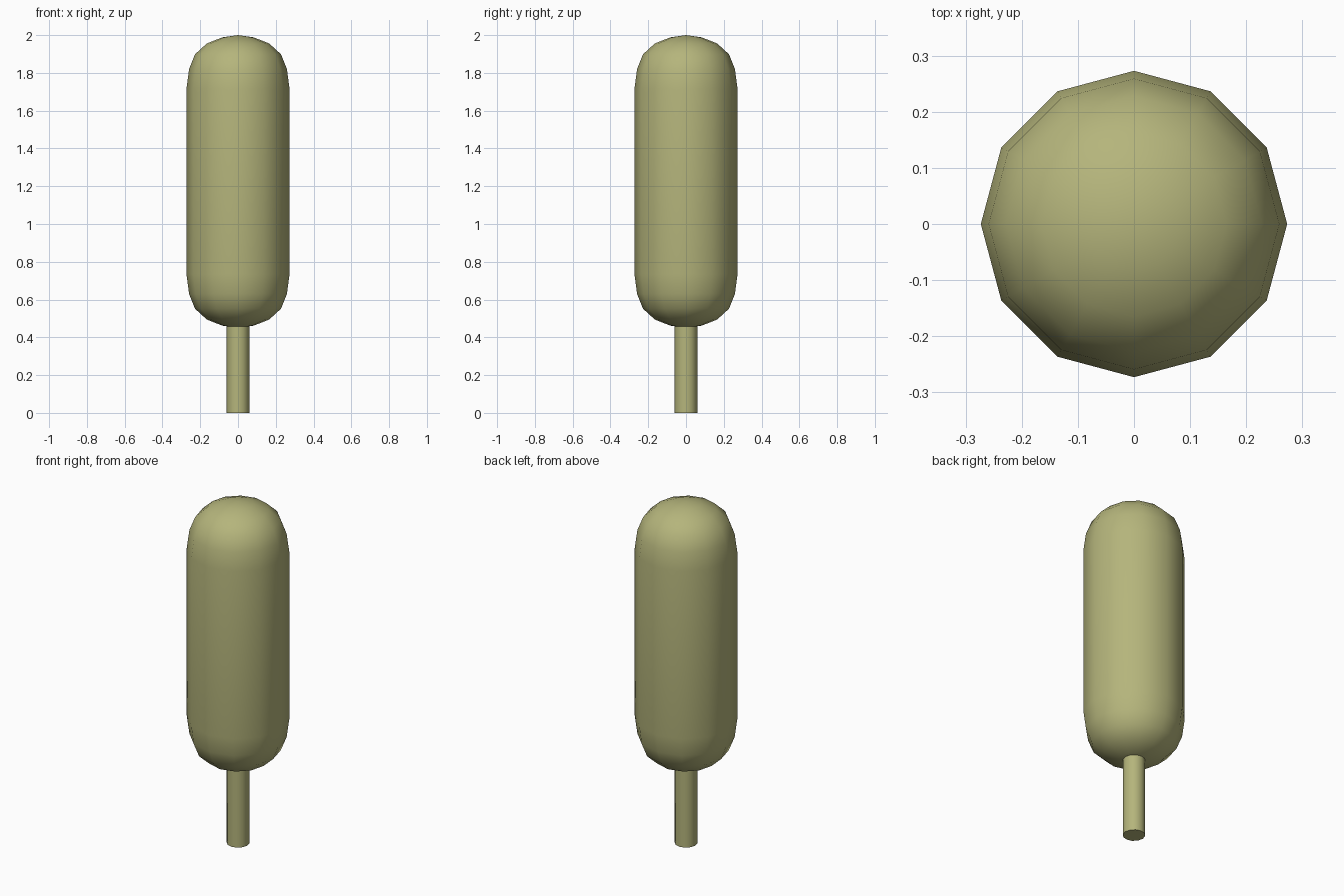
import bpy, bmesh
from math import cos, sin, pi, radians

if "Cube" in bpy.data.objects:
    bpy.data.objects.remove(bpy.data.objects["Cube"])

SIDES = 12


def lathe(name, profile, material, angle):
    """Spin a list of (radius, z) points round the z axis; radius 0 makes a pole."""
    bm = bmesh.new()
    rings = []
    for r, z in profile:
        count = SIDES if r else 1
        rings.append([bm.verts.new((r * cos(2 * pi * i / SIDES), r * sin(2 * pi * i / SIDES), z))
                      for i in range(count)])
    for low, high in zip(rings, rings[1:]):
        for i in range(SIDES):
            j = (i + 1) % SIDES
            if len(low) == 1:
                bm.faces.new((low[0], high[j], high[i]))
            elif len(high) == 1:
                bm.faces.new((low[i], low[j], high[0]))
            else:
                bm.faces.new((low[i], low[j], high[j], high[i]))
    bmesh.ops.recalc_face_normals(bm, faces=bm.faces)
    mesh = bpy.data.meshes.new(name)
    bm.to_mesh(mesh)
    bm.free()
    mesh.materials.append(material)
    obj = bpy.data.objects.new(name, mesh)
    bpy.context.collection.objects.link(obj)
    bpy.context.view_layer.objects.active = obj
    obj.select_set(True)
    bpy.ops.object.shade_smooth_by_angle(angle=radians(angle))
    obj.select_set(False)
    return obj


olive = bpy.data.materials.new("olive")
olive.diffuse_color = (0.46, 0.46, 0.2, 1)
olive.use_nodes = True
olive.node_tree.nodes["Principled BSDF"].inputs["Base Color"].default_value = olive.diffuse_color

# Rounded body: the same cap at the top and, mirrored, at the bottom
cap = [(0.273, 1.715), (0.259, 1.82), (0.228, 1.898), (0.165, 1.956), (0.083, 1.988), (0, 2.0)]
base = [(r, 2.45 - z) for r, z in reversed(cap)]
lathe("body", base + cap, olive, 60)

# Round stick, reaching slightly into the body
lathe("stick", [(0, 0), (0.06, 0), (0.06, 0.47), (0, 0.47)], olive, 40)
